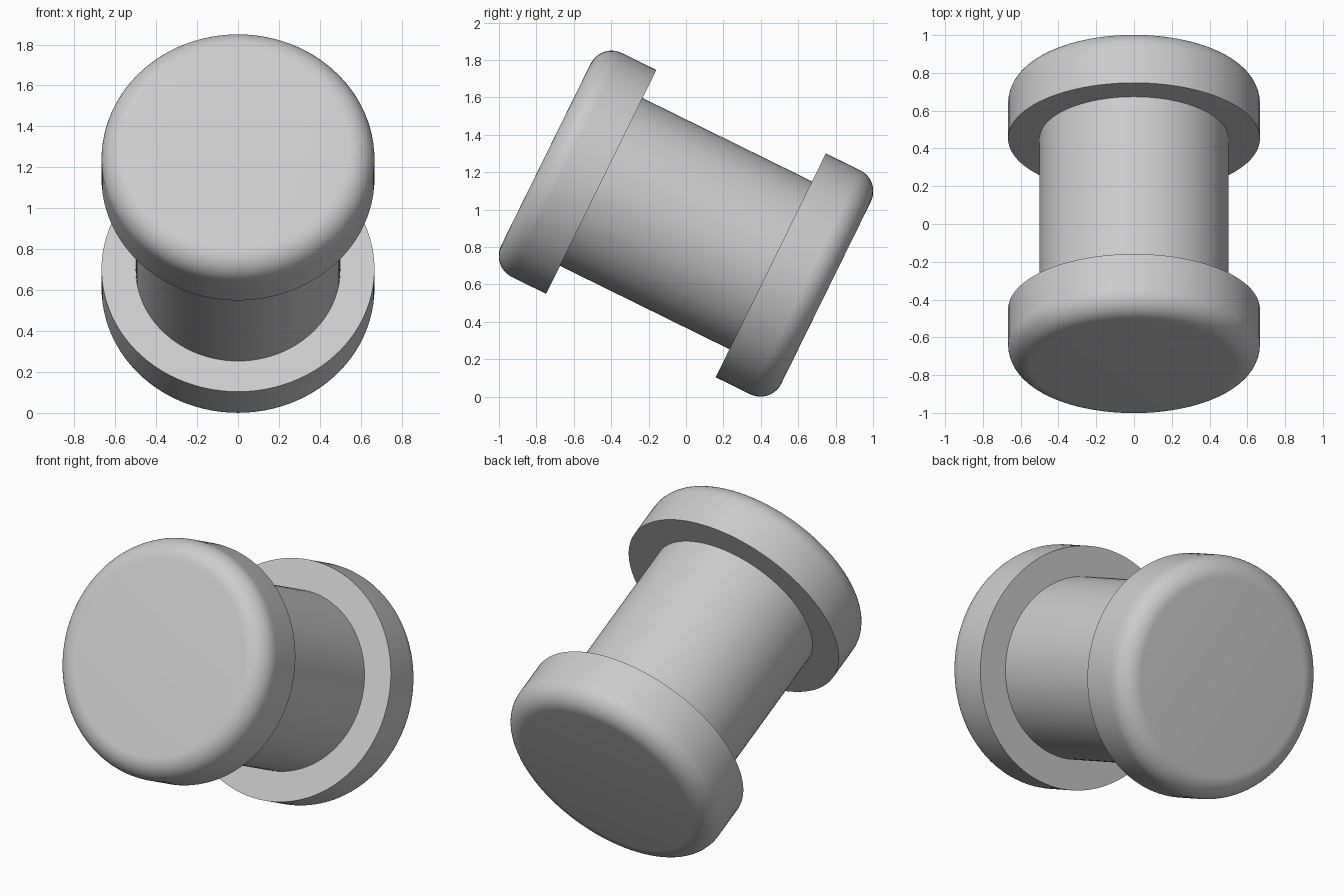
import bpy
import bmesh
from math import cos, sin, pi, radians
from mathutils import Matrix

cube = bpy.data.objects.get("Cube")
if cube:
    bpy.data.objects.remove(cube, do_unlink=True)

SIDES = 96
INNER, OUTER = 0.505, 0.835      # cap positions along the axis
CAP_R, SHAFT_R, FILLET = 0.667, 0.5, 0.125
TILT = Matrix.Translation((0, 0, 0.925)) @ Matrix.Rotation(radians(63.8), 4, 'X')

grey = bpy.data.materials.new("light_grey")
grey.use_nodes = True
colour = (0.6, 0.6, 0.6, 1)
grey.diffuse_color = colour
grey.node_tree.nodes["Principled BSDF"].inputs["Base Color"].default_value = colour


def lathe(name, profile, flip=False):
    """Turn (radius, height) points into a closed round body on the tilted axis."""
    bm = bmesh.new()
    rings = []
    for r, h in profile:
        rings.append([bm.verts.new((r * cos(2 * pi * i / SIDES),
                                    r * sin(2 * pi * i / SIDES), h))
                      for i in range(SIDES)])
    for a, b in zip(rings, rings[1:]):
        for i in range(SIDES):
            j = (i + 1) % SIDES
            bm.faces.new((a[i], a[j], b[j], b[i]))
    bm.faces.new(rings[0][::-1])
    bm.faces.new(rings[-1])
    if flip:
        bm.transform(Matrix.Rotation(pi, 4, 'X'))
    bm.transform(TILT)
    bmesh.ops.recalc_face_normals(bm, faces=bm.faces)
    mesh = bpy.data.meshes.new(name)
    bm.to_mesh(mesh)
    bm.free()
    mesh.materials.append(grey)
    obj = bpy.data.objects.new(name, mesh)
    bpy.context.collection.objects.link(obj)
    bpy.ops.object.select_all(action='DESELECT')
    obj.select_set(True)
    bpy.context.view_layer.objects.active = obj
    bpy.ops.object.shade_smooth_by_angle(angle=radians(30))
    return obj


# Straight shaft, ending flush on the caps
lathe("shaft", [(SHAFT_R, -INNER), (SHAFT_R, INNER)])

# Caps: sharp inner rim, rounded outer rim
STEPS = 12
arc = [(CAP_R - FILLET + FILLET * cos(pi / 2 * k / STEPS),
        OUTER - FILLET + FILLET * sin(pi / 2 * k / STEPS)) for k in range(STEPS + 1)]
cap_profile = [(CAP_R, INNER)] + arc
lathe("front_cap", cap_profile)
lathe("back_cap", cap_profile, flip=True)
